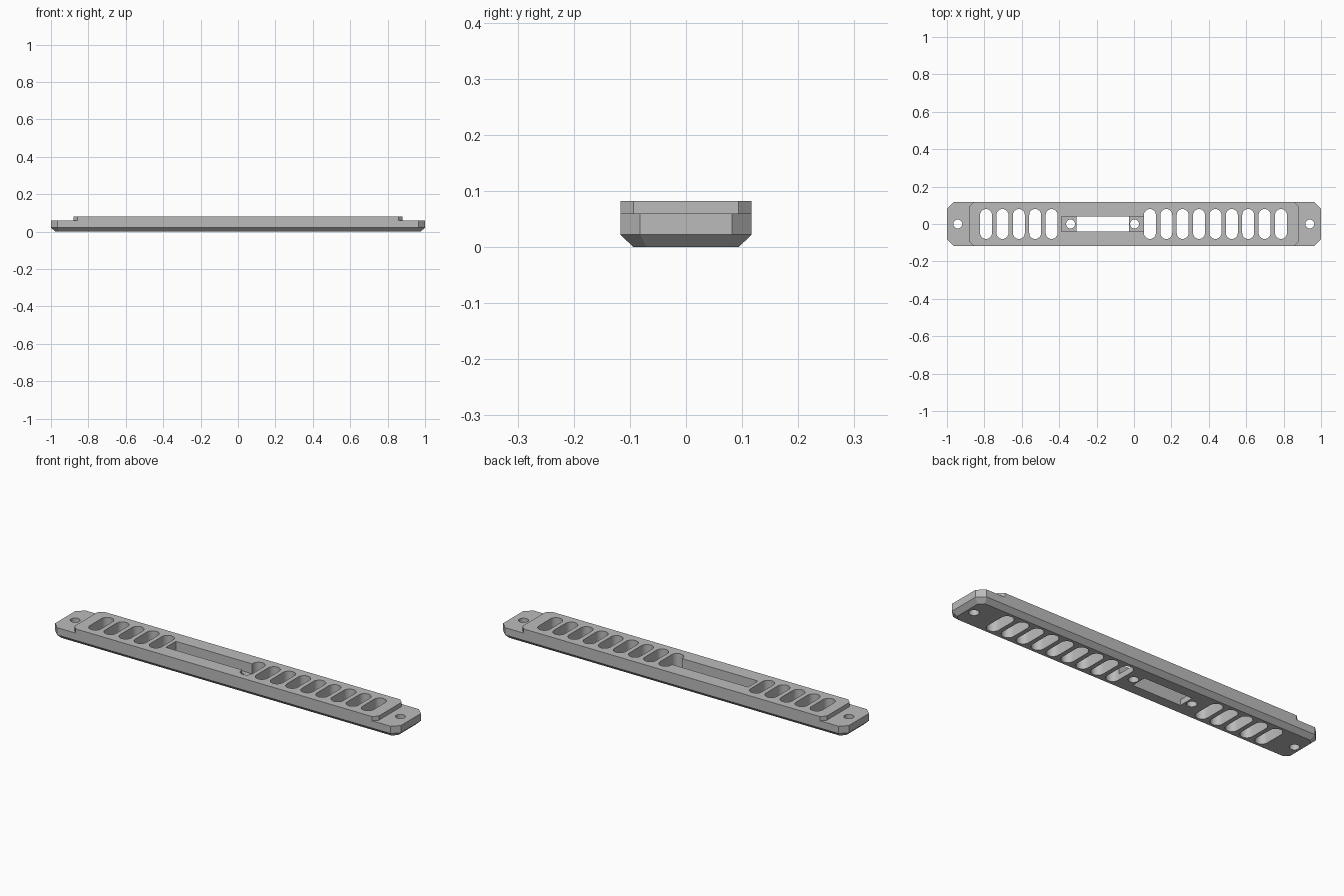
import bpy, bmesh, math

default = bpy.data.objects.get("Cube")
if default:
    bpy.data.objects.remove(default, do_unlink=True)

grey = bpy.data.materials.new("neutral_grey")
grey.use_nodes = True
colour = (0.5, 0.5, 0.5, 1)
grey.diffuse_color = colour
grey.node_tree.nodes["Principled BSDF"].inputs["Base Color"].default_value = colour


def loft(name, layers):
    """Closed solid from stacked outlines: each layer is (z, points)."""
    bm = bmesh.new()
    rings = [[bm.verts.new((x, y, z)) for x, y in pts] for z, pts in layers]
    for low, high in zip(rings, rings[1:]):
        n = len(low)
        for i in range(n):
            j = (i + 1) % n
            bm.faces.new((low[i], low[j], high[j], high[i]))
    bm.faces.new(rings[0][::-1])
    bm.faces.new(rings[-1])
    bmesh.ops.recalc_face_normals(bm, faces=bm.faces)
    mesh = bpy.data.meshes.new(name)
    bm.to_mesh(mesh)
    bm.free()
    mesh.materials.append(grey)
    obj = bpy.data.objects.new(name, mesh)
    bpy.context.collection.objects.link(obj)
    return obj


def clipped_rect(hx, hy, c):
    """Rectangle with chamfered corners, counter-clockwise."""
    return [(hx, c - hy), (hx, hy - c), (hx - c, hy), (c - hx, hy),
            (-hx, hy - c), (-hx, c - hy), (c - hx, -hy), (hx - c, -hy)]


def rect(x0, x1, hy):
    return [(x0, -hy), (x1, -hy), (x1, hy), (x0, hy)]


def rounded_slot(cx, r, half_length, steps=12):
    """Upright slot outline; a circle when half_length equals r."""
    pts = []
    for side in (1, -1):
        start = 0 if side == 1 else math.pi
        straight = half_length - r
        last = steps + 1 if straight > 0 else steps
        for i in range(last):
            a = start + math.pi * i / steps
            pts.append((cx + r * math.cos(a), side * straight + r * math.sin(a)))
    return pts


def combine(target, tool, operation):
    """Apply a boolean and discard the tool."""
    mod = target.modifiers.new("combine", 'BOOLEAN')
    mod.operation = operation
    mod.solver = 'EXACT'
    mod.object = tool
    bpy.context.view_layer.update()
    graph = bpy.context.evaluated_depsgraph_get()
    result = bpy.data.meshes.new_from_object(target.evaluated_get(graph))
    target.modifiers.remove(mod)
    target.data = result
    bpy.data.objects.remove(tool, do_unlink=True)


def cut(outline, z0=-0.1, z1=0.2):
    tool = loft("cutter", [(z0, outline), (z1, outline)])
    tool.hide_render = True
    combine(plate, tool, 'DIFFERENCE')


# Base plate with chamfered corners and bevelled underside
half_width = 0.117
outer = clipped_rect(1, half_width, 0.035)
plate = loft("vent_plate", [(0, clipped_rect(0.977, 0.094, 0.023)),
                            (0.022, outer), (0.06, outer)])

# Raised centre section
raised = clipped_rect(0.88, half_width, 0.023)
combine(plate, loft("raised_section", [(0.04, raised), (0.082, raised)]), 'UNION')

# Recess with a through window and two mounting ledges
cut(rect(-0.388, 0.055, 0.041), z0=0.03)
cut(rect(-0.307, -0.027, 0.041))

# Vent slots on either side of the recess
for i in [*range(5), *range(10, 19)]:
    cut(rounded_slot(-0.791 + 0.0876 * i, 0.032, 0.08))

# Screw holes in the plate ends and the ledges
for x in (-0.942, -0.339, 0.003, 0.94):
    cut(rounded_slot(x, 0.024, 0.024))

# Smooth round walls, crisp edges
bpy.ops.object.select_all(action='DESELECT')
plate.select_set(True)
bpy.context.view_layer.objects.active = plate
bpy.ops.object.shade_smooth_by_angle(angle=math.radians(30))
